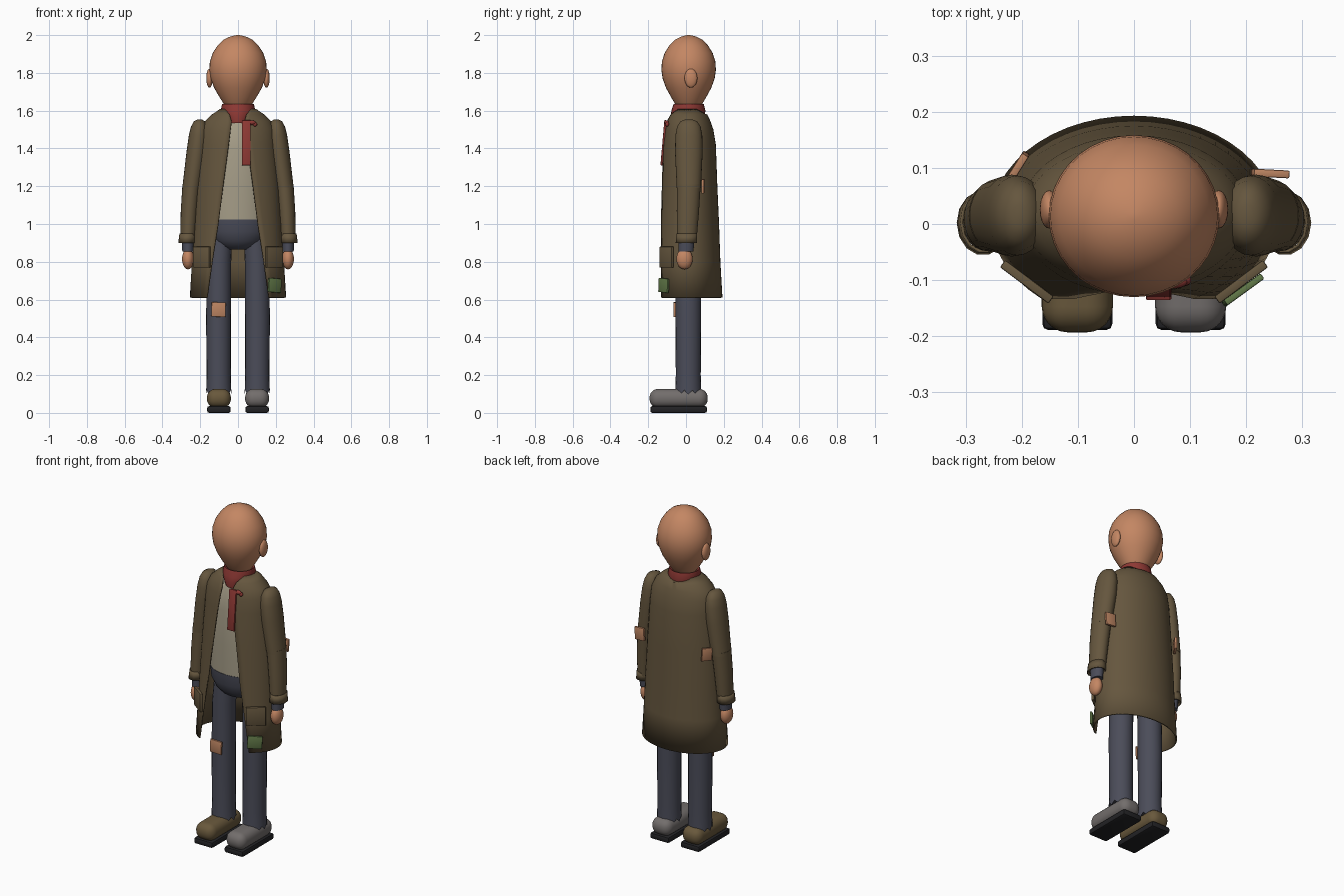
import bpy, bmesh
from math import sin, cos, asin, pi, radians
from mathutils import Euler

cube = bpy.data.objects.get("Cube")
if cube:
    bpy.data.objects.remove(cube, do_unlink=True)


def material(name, *rgb):
    m = bpy.data.materials.new(name)
    m.use_nodes = True
    m.diffuse_color = (*rgb, 1)
    m.node_tree.nodes["Principled BSDF"].inputs["Base Color"].default_value = (*rgb, 1)
    return m


skin = material("skin", .55, .24, .125)
coat_cloth = material("brown coat cloth", .13, .093, .048)
denim = material("dark blue trousers", .07, .073, .1)
shirt_cloth = material("beige shirt", .37, .33, .24)
scarf_red = material("red scarf", .27, .04, .034)
green = material("green patch", .12, .19, .065)
tan = material("orange patch", .5, .23, .12)
grey = material("grey shoe", .17, .155, .15)
brown = material("brown shoe", .14, .098, .045)
rubber = material("black sole", .016, .016, .018)


def finish(name, bm, mat, angle=40, thickness=0):
    bmesh.ops.recalc_face_normals(bm, faces=bm.faces)
    mesh = bpy.data.meshes.new(name)
    bm.to_mesh(mesh)
    bm.free()
    mesh.materials.append(mat)
    ob = bpy.data.objects.new(name, mesh)
    bpy.context.collection.objects.link(ob)
    if thickness:
        mod = ob.modifiers.new("thickness", 'SOLIDIFY')
        mod.thickness = thickness
        mod.offset = -1
    bpy.ops.object.select_all(action='DESELECT')
    ob.select_set(True)
    bpy.context.view_layer.objects.active = ob
    bpy.ops.object.shade_smooth_by_angle(angle=radians(angle))
    return ob


def skin_rings(bm, rings, closed=True):
    rows = [[bm.verts.new(p) for p in ring] for ring in rings]
    n = len(rows[0])
    for a, b in zip(rows, rows[1:]):
        for i in range(n if closed else n - 1):
            j = (i + 1) % n
            bm.faces.new((a[i], a[j], b[j], b[i]))
    return rows


def loft(name, rings, mat, n=24, caps=True, ragged=0, thickness=0):
    """Elliptical rings (x, y, z, rx, ry) joined from top to bottom."""
    bm = bmesh.new()
    points = [[(x + rx * cos(2 * pi * i / n), y + ry * sin(2 * pi * i / n), z)
               for i in range(n)] for x, y, z, rx, ry in rings]
    rows = skin_rings(bm, points)
    if caps:
        bm.faces.new(rows[0])
        bm.faces.new(rows[-1])
    for v in rows[-1][::2]:
        v.co.z -= ragged
    return finish(name, bm, mat, 50, thickness)


def ball(name, centre, radii, mat):
    bm = bmesh.new()
    bmesh.ops.create_uvsphere(bm, u_segments=24, v_segments=16, radius=1)
    for v in bm.verts:
        v.co = [c + r * k for c, r, k in zip(centre, radii, v.co)]
    return finish(name, bm, mat, 60)


def box(name, centre, size, mat, turn=(0, 0, 0), bevel=.003, segments=2):
    bm = bmesh.new()
    bmesh.ops.create_cube(bm, size=1)
    bmesh.ops.scale(bm, vec=size, verts=bm.verts)
    bmesh.ops.bevel(bm, geom=bm.edges[:], offset=bevel, segments=segments,
                    profile=.5, affect='EDGES')
    ob = finish(name, bm, mat, 40)
    ob.location = centre
    ob.rotation_euler = Euler([radians(a) for a in turn])
    return ob


# Egg-shaped head and neck: (height, radius)
profile = [(2, .008), (1.993, .04), (1.975, .078), (1.945, .108), (1.905, .134),
           (1.86, .149), (1.815, .152), (1.77, .145), (1.72, .126), (1.67, .097),
           (1.635, .075), (1.61, .055)]
loft("head", [(0, .014, z, r, r * .95) for z, r in profile], skin, 36)
loft("neck", [(0, .014, 1.66, .06, .06), (0, .014, 1.5, .06, .06)], skin)

# Shirt and hips
loft("shirt", [(0, .014, 1.565, .07, .06), (0, .014, 1.52, .13, .09),
               (0, .014, 1.4, .16, .112), (0, .012, 1.2, .17, .12),
               (0, .01, 1.01, .17, .12)], shirt_cloth, 32)
loft("hips", [(0, .01, 1.025, .172, .122), (0, .01, .96, .165, .118),
              (0, .01, .91, .135, .1), (0, .01, .88, .1, .075),
              (0, .01, .865, .06, .045)], denim, 32)

# Open coat: (height, half width, half depth, centre y, half opening)
coat = [(1.61, .095, .08, .013, .07), (1.58, .138, .1, .013, .045),
        (1.545, .175, .116, .013, .035), (1.5, .197, .13, .015, .04),
        (1.42, .205, .142, .016, .05), (1.2, .222, .152, .014, .08),
        (1, .234, .163, .012, .106), (.8, .244, .173, .009, .138),
        (.61, .255, .185, .008, .165)]
bm = bmesh.new()
steps = 40
points = []
for k, (z, rx, ry, cy, gap) in enumerate(coat):
    start = asin(gap / rx)
    ring = []
    for i in range(steps + 1):
        a = start + (2 * pi - 2 * start) * i / steps
        dip = .025 * max(0, -cos(a)) ** 4 if k == 0 else 0
        ring.append((rx * sin(a), cy - ry * cos(a), z - dip))
    points.append(ring)
skin_rings(bm, points, closed=False)
finish("coat", bm, coat_cloth, 50, .008)

# Scarf with hanging tail and knot
loft("scarf", [(0, .014, 1.625, .07, .068), (0, .014, 1.636, .084, .08),
               (0, .013, 1.6, .092, .09), (0, .008, 1.57, .08, .09),
               (0, .006, 1.535, .06, .085)], scarf_red, 28)
box("scarf_tail", (.044, -.119, 1.43), (.046, .012, .24), scarf_red, turn=(-5, 0, 0))
ball("scarf_knot", (.07, -.103, 1.537), (.025, .012, .012), scarf_red)
ball("scarf_knot_end", (.09, -.1, 1.528), (.012, .01, .012), scarf_red)

# Paired parts
for s, side in ((1, "left"), (-1, "right")):
    ball(side + "_ear", (s * .151, .026, 1.772), (.017, .034, .05), skin)
    loft(side + "_upper_sleeve",
         [(s * .203, .015, 1.553, .012, .02), (s * .204, .015, 1.543, .03, .045),
          (s * .205, .015, 1.515, .044, .062), (s * .208, .015, 1.47, .052, .071),
          (s * .218, .015, 1.38, .055, .073), (s * .245, .015, 1.19, .05, .064)],
         coat_cloth)
    loft(side + "_lower_sleeve",
         [(s * .245, .015, 1.21, .049, .063), (s * .257, .01, 1.07, .046, .059),
          (s * .265, .004, .91, .04, .052)], coat_cloth)
    loft(side + "_cuff", [(s * .267, .004, .95, .043, .056), (s * .269, .002, .9, .047, .058)],
         coat_cloth, 14, caps=False, thickness=.005)
    loft(side + "_wrist", [(s * .265, .002, .93, .032, .042), (s * .265, 0, .855, .03, .04)],
         denim)
    ball(side + "_hand", (s * .265, -.008, .815), (.031, .043, .055), skin)

    loft(side + "_trouser_leg",
         [(s * .09, .012, .95, .06, .066), (s * .1, .012, .8, .064, .068),
          (s * .103, .012, .5, .066, .068), (s * .102, .012, .2, .064, .066),
          (s * .102, .012, .12, .067, .069)], denim, 20, ragged=.022)
    box(side + "_shoe", (s * .101, -.039, .077), (.127, .308, .1),
        grey if s > 0 else brown, bevel=.046, segments=6)
    box(side + "_sole", (s * .101, -.039, .018), (.125, .3, .036), rubber, bevel=.011)
    box(side + "_pocket", (s * .191, -.103, .825), (.108, .016, .11), coat_cloth,
        turn=(0, 0, s * 37))

# Sewn patches
box("coat_patch", (.194, -.118, .675), (.082, .012, .075), green, turn=(0, 4, 36))
box("knee_patch", (-.103, -.06, .547), (.075, .012, .077), tan, turn=(0, 2, 0))
box("left_elbow_patch", (.243, .09, 1.2), (.064, .014, .075), tan, turn=(0, 4, -3))
box("right_elbow_patch", (-.208, .1, 1.2), (.06, .014, .075), tan, turn=(0, -4, 58))
